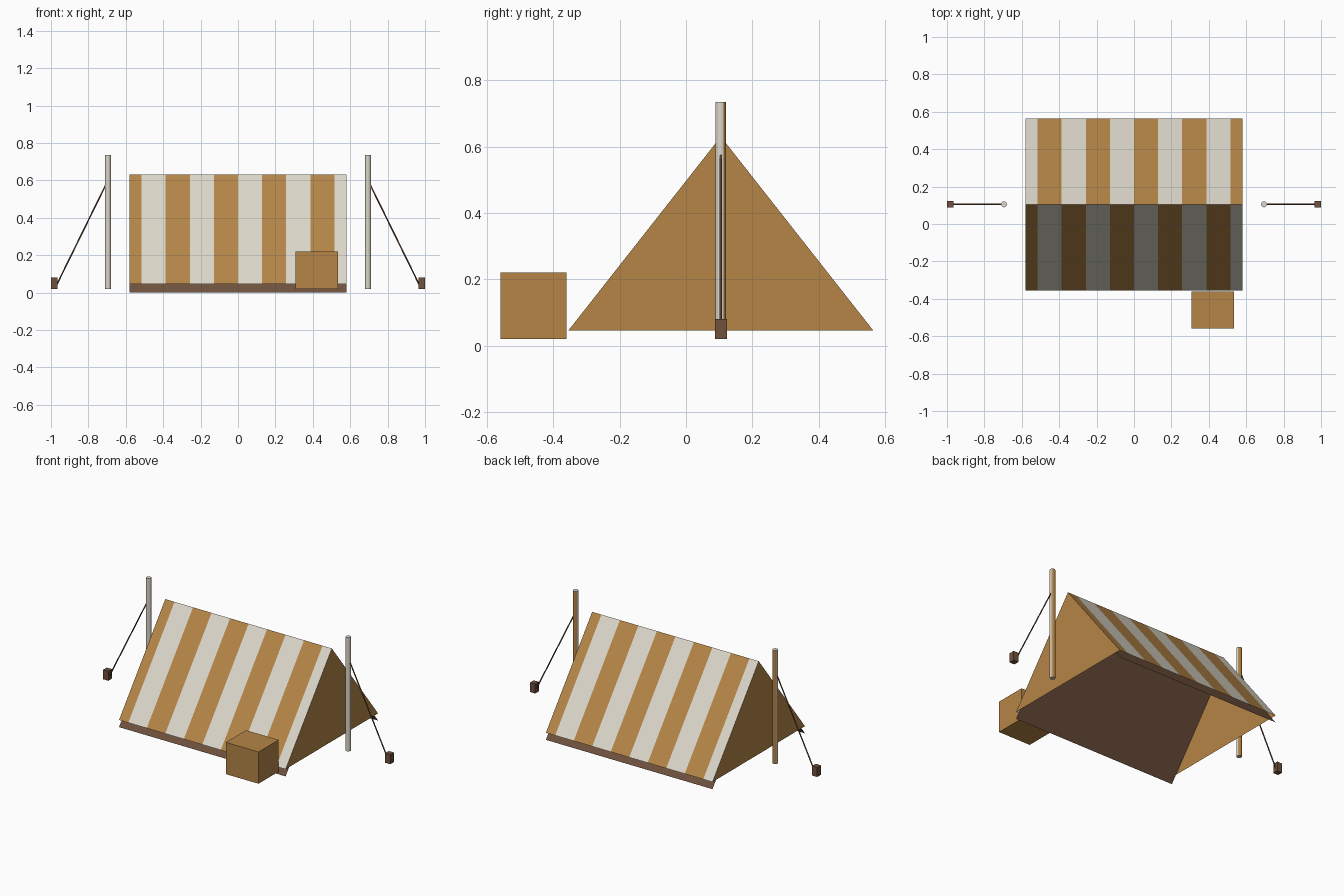
import bpy
import bmesh
from mathutils import Vector

cube = bpy.data.objects.get("Cube")
if cube:
    bpy.data.objects.remove(cube, do_unlink=True)


def material(name, rgb):
    m = bpy.data.materials.new(name)
    m.use_nodes = True
    m.diffuse_color = (*rgb, 1)
    m.node_tree.nodes["Principled BSDF"].inputs["Base Color"].default_value = (*rgb, 1)
    return m


TAN = material("tan canvas", (0.46, 0.235, 0.063))
CREAM = material("cream canvas", (0.72, 0.68, 0.59))
BROWN = material("dark brown", (0.16, 0.082, 0.046))

HALF = 0.58          # half length of the tent
RIDGE_Y = 0.105      # ridge position
SPREAD = 0.46        # ridge to eave, across
RIDGE_Z, EAVE_Z = 0.63, 0.045
STRIPE = HALF / 4.5


def finish(name, bm, mats):
    mesh = bpy.data.meshes.new(name)
    bm.to_mesh(mesh)
    bm.free()
    for m in mats:
        mesh.materials.append(m)
    obj = bpy.data.objects.new(name, mesh)
    bpy.context.collection.objects.link(obj)
    return obj


def box(name, center, size, mat):
    bm = bmesh.new()
    bmesh.ops.create_cube(bm, size=1)
    bmesh.ops.scale(bm, vec=size, verts=bm.verts)
    bmesh.ops.translate(bm, vec=center, verts=bm.verts)
    return finish(name, bm, [mat])


def rod(name, start, end, radius, sides, mats):
    start, end = Vector(start), Vector(end)
    axis = end - start
    bm = bmesh.new()
    bmesh.ops.create_cone(bm, cap_ends=True, segments=sides, radius1=radius,
                          radius2=radius, depth=axis.length)
    bmesh.ops.rotate(bm, verts=bm.verts,
                     matrix=axis.to_track_quat("Z", "Y").to_matrix())
    bmesh.ops.translate(bm, vec=(start + end) / 2, verts=bm.verts)
    bm.normal_update()
    # With two materials, the rear faces take the second one
    for f in bm.faces:
        f.material_index = int(len(mats) > 1 and f.normal.y > 0.3)
    return finish(name, bm, mats)


def slope(name, side, cuts, drop, mats, first=0, inward=False):
    """One sloping roof sheet, divided along x into bands."""
    bm = bmesh.new()
    rows = []
    for x in cuts:
        rows.append((bm.verts.new((x, RIDGE_Y, RIDGE_Z - drop)),
                     bm.verts.new((x, RIDGE_Y + side * SPREAD, EAVE_Z - drop))))
    for i, (a, b) in enumerate(zip(rows, rows[1:])):
        f = bm.faces.new((a[0], a[1], b[1], b[0]))
        f.normal_update()
        if (f.normal.z < 0) != inward:
            f.normal_flip()
        f.material_index = (i + first) % len(mats)
    return finish(name, bm, mats)


# Striped roof, with half-width stripes at the ends, and its dark lining
cuts = [-HALF] + [STRIPE * k for k in range(-4, 5)] + [HALF]
for label, side, first in (("front", -1, 0), ("back", 1, 1)):
    slope(label + "_roof", side, cuts, 0, [TAN, CREAM], first)
    slope(label + "_lining", side, [-HALF, HALF], EAVE_Z, [BROWN], inward=True)

for label, s in (("left", 1), ("right", -1)):
    # Triangular end wall
    bm = bmesh.new()
    corners = [(-SPREAD, EAVE_Z), (SPREAD, EAVE_Z), (0, RIDGE_Z)]
    face = bm.faces.new([bm.verts.new((s * HALF, RIDGE_Y + y, z)) for y, z in corners])
    if s < 0:
        face.normal_flip()
    finish(label + "_end_wall", bm, [TAN])

    # Pole, guy rope and ground stake
    rod(label + "_pole", (s * 0.695, RIDGE_Y, 0.02), (s * 0.695, RIDGE_Y, 0.735),
        0.016, 12, [CREAM, TAN])
    rod(label + "_guy_rope", (s * 0.70, RIDGE_Y, 0.59), (s * 0.97, RIDGE_Y, 0.04),
        0.004, 6, [BROWN])
    box(label + "_stake", (s * 0.982, RIDGE_Y, 0.05), (0.036, 0.036, 0.06), BROWN)

# Crate in front
box("crate", (0.421, -0.46, 0.12), (0.228, 0.2, 0.2), TAN)
